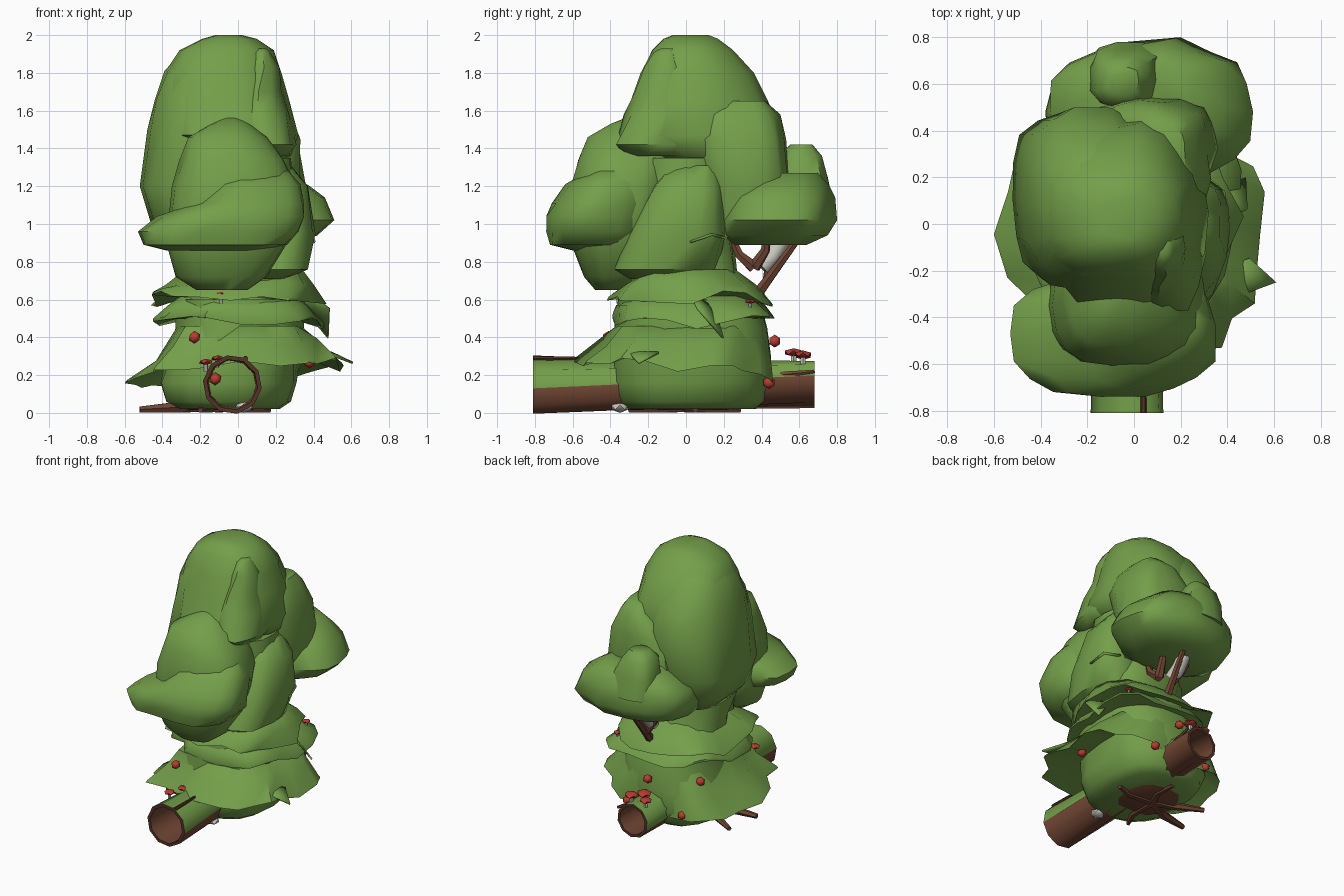
import bpy, bmesh, math, random
from mathutils import Vector, noise

if "Cube" in bpy.data.objects:
    bpy.data.objects.remove(bpy.data.objects["Cube"])
random.seed(4)


def colour(name, r, g, b):
    m = bpy.data.materials.new(name)
    m.use_nodes = True
    m.diffuse_color = (r, g, b, 1)
    shader = m.node_tree.nodes["Principled BSDF"]
    shader.inputs["Base Color"].default_value = (r, g, b, 1)
    shader.inputs["Roughness"].default_value = 0.9
    return m


LEAF = colour("leaf green", .174, .345, .068)
BARK = colour("bark brown", .165, .062, .034)
DARK = colour("dark bark", .085, .032, .019)
RED = colour("berry red", .5, .045, .03)
PALE = colour("pale grey", .58, .57, .52)


def finish(name, bm, *mats, angle=50):
    bmesh.ops.recalc_face_normals(bm, faces=bm.faces)
    mesh = bpy.data.meshes.new(name)
    bm.to_mesh(mesh)
    bm.free()
    obj = bpy.data.objects.new(name, mesh)
    bpy.context.collection.objects.link(obj)
    for m in mats:
        mesh.materials.append(m)
    bpy.ops.object.select_all(action="DESELECT")
    obj.select_set(True)
    bpy.context.view_layer.objects.active = obj
    bpy.ops.object.shade_smooth_by_angle(angle=math.radians(angle))
    return obj


def bridge(bm, rings):
    """Join rings of vertices into a closed skin."""
    for lo, hi in zip(rings, rings[1:]):
        for i in range(len(lo)):
            j = (i + 1) % len(lo)
            bm.faces.new((lo[i], lo[j], hi[j], hi[i]))
    bm.faces.new(rings[0])
    bm.faces.new(rings[-1])


def fit(values, low, high):
    a, b = min(values), max(values)
    return [low + (v - a) / (b - a) * (high - low) for v in values]


def loft(name, rows, mat=LEAF, sides=18, lump=.14, jag=0, droop=0, tilt=(0, 0), square=.8):
    """Stack of lumpy rounded boxes; each row is height, x range, y range."""
    bm = bmesh.new()
    rings = []
    shift = Vector((random.random() * 9, random.random() * 9, 0))
    ragged = [random.uniform(-jag, jag) for _ in range(sides)]
    for z, x0, x1, y0, y1 in rows:
        edge = x1 - x0 > .85
        xs, ys = [], []
        for i in range(sides):
            a = math.tau * i / sides
            c, s = math.cos(a), math.sin(a)
            q = Vector((c * 1.7, s * 1.7, z * 3)) + shift
            k = 1 + lump * (noise.noise(q) + .5 * noise.noise(q * 2.5)) + edge * ragged[i]
            xs.append(k * math.copysign(abs(c) ** square, c))
            ys.append(k * math.copysign(abs(s) ** square, s))
        ring = []
        for x, y in zip(fit(xs, x0, x1), fit(ys, y0, y1)):
            sag = tilt[0] * x + tilt[1] * y + droop * noise.noise(Vector((x * 3, y * 3, 0)) + shift)
            ring.append(bm.verts.new((x, y, z + edge * sag)))
        rings.append(ring)
    bridge(bm, rings)
    return finish(name, bm, mat)


def ball(name, at, size, mat):
    bm = bmesh.new()
    bmesh.ops.create_icosphere(bm, subdivisions=1, radius=1)
    bmesh.ops.scale(bm, vec=size, verts=bm.verts)
    bmesh.ops.translate(bm, vec=at, verts=bm.verts)
    return finish(name, bm, mat)


def tube(name, points, thick, mat=BARK, taper=.5, sides=6):
    bm = bmesh.new()
    rings = []
    pts = [Vector(p) for p in points]
    for n, p in enumerate(pts):
        way = pts[min(n + 1, len(pts) - 1)] - pts[max(n - 1, 0)]
        turn = way.to_track_quat("Z", "Y")
        r = thick * (1 - (1 - taper) * n / (len(pts) - 1))
        rings.append([bm.verts.new(p + turn @ Vector((r * math.cos(math.tau * i / sides),
                      r * math.sin(math.tau * i / sides), 0))) for i in range(sides)])
    bridge(bm, rings)
    return finish(name, bm, mat)


def leaf(base, tip, width):
    """Folded pointed blade with a thin body."""
    a, b = Vector(base), Vector(tip)
    side = (b - a).cross(Vector((0, 0, 1))).normalized() * width
    mid = a.lerp(b, .5) + Vector((0, 0, .03))
    bm = bmesh.new()
    v = [bm.verts.new(p) for p in (a, mid - side, b, mid + side, mid)]
    for i in range(4):
        bm.faces.new((v[i], v[(i + 1) % 4], v[4]))
    obj = finish("loose_leaf", bm, LEAF)
    obj.modifiers.new("body", "SOLIDIFY").thickness = .012


def mushroom(x, y, z, r):
    tube("mushroom_stem", [(x, y, z - .05), (x, y, z)], r * .3, PALE, 1)
    ball("mushroom_cap", (x, y, z), (r, r, r * .4), RED)


# upper foliage masses
loft("crown", [(1.32, -.15, .2, 0, .3), (1.36, -.3, .28, -.18, .4),
               (1.47, -.4, .32, -.36, .46), (1.66, -.4, .27, -.29, .43),
               (1.8, -.39, .23, -.24, .36), (1.92, -.31, .19, -.18, .25),
               (1.98, -.19, .1, -.12, .17), (2, -.12, .02, -.07, .12)], lump=.1)
loft("crown_drape", [(.9, -.36, 0, -.15, .3), (1, -.46, .05, -.23, .4),
                     (1.2, -.52, .1, -.27, .48), (1.5, -.48, .12, -.28, .5),
                     (1.66, -.44, .14, -.26, .43), (1.81, -.39, .14, -.22, .34),
                     (1.93, -.28, .12, -.15, .2)], lump=.08, square=.75)
loft("crown_ridge", [(1.36, .02, .26, -.32, .1), (1.42, -.02, .31, -.37, .15),
                     (1.58, -.05, .27, -.33, .1), (1.7, -.02, .23, -.27, .05),
                     (1.83, .05, .22, -.22, 0), (1.91, .08, .17, -.17, -.03),
                     (1.93, .1, .15, -.13, -.06)], sides=12, lump=.2)
loft("back_mass", [(.93, -.2, .28, .1, .5), (1.2, -.25, .36, .08, .55),
                   (1.45, -.15, .33, .05, .53), (1.58, -.02, .28, .05, .5),
                   (1.65, .06, .22, .15, .42)])
loft("back_shelf", [(.89, -.24, .3, .26, .64), (.94, -.34, .42, .18, .75),
                    (1.02, -.38, .51, .18, .8), (1.14, -.36, .46, .21, .79),
                    (1.2, -.28, .38, .27, .76), (1.27, -.18, .27, .38, .7)])
loft("back_shelf_knob", [(1.1, -.2, .12, .48, .78), (1.25, -.19, .1, .48, .75),
                         (1.36, -.17, .07, .5, .72), (1.42, -.11, .02, .55, .67)],
     sides=11, lump=.2)
loft("front_mass", [(.65, -.22, .05, -.48, -.3), (.72, -.33, .15, -.54, -.2),
                    (.9, -.38, .26, -.61, -.1), (1.2, -.35, .31, -.61, -.08),
                    (1.34, -.31, .24, -.57, -.08), (1.46, -.27, .16, -.52, -.08),
                    (1.53, -.14, .07, -.4, -.12), (1.57, -.06, 0, -.3, -.18)], lump=.1)
loft("front_shelf", [(.86, -.38, .12, -.6, -.25), (.89, -.5, .26, -.72, -.22),
                     (.96, -.53, .32, -.74, -.2), (1.04, -.43, .35, -.74, -.19),
                     (1.11, -.24, .35, -.71, -.18), (1.21, -.16, .33, -.64, -.2),
                     (1.28, -.1, .27, -.52, -.28)])
loft("side_mass", [(.71, .02, .26, -.3, .05), (.76, -.05, .37, -.38, .17),
                   (.95, -.05, .41, -.3, .21), (1.2, -.05, .37, -.17, .21),
                   (1.31, .03, .28, -.08, .18)])
loft("core", [(.55, -.33, .33, -.35, .38), (.75, -.33, .33, -.3, .27),
              (.95, -.37, .32, -.3, .25), (1.35, -.35, .28, -.25, .3)])

# mound and ragged leaf skirts
loft("mound", [(.02, -.3, .22, -.3, .36), (.06, -.38, .28, -.37, .42),
               (.16, -.41, .31, -.39, .45), (.3, -.38, .33, -.39, .45),
               (.45, -.33, .35, -.38, .43), (.6, -.33, .34, -.36, .39)], lump=.06)
loft("lower_skirt", [(.31, -.34, .32, -.34, .38), (.21, -.6, .56, -.6, .46),
                     (.225, -.59, .55, -.59, .46), (.33, -.44, .44, -.45, .45),
                     (.46, -.32, .34, -.37, .42)],
     sides=24, jag=.08, droop=.08, tilt=(.08, -.09), square=.75)
loft("middle_skirt", [(.5, -.3, .3, -.3, .36), (.49, -.45, .46, -.39, .47),
                      (.505, -.45, .46, -.39, .46), (.57, -.37, .38, -.37, .42),
                      (.62, -.3, .3, -.3, .35)], sides=20, jag=.07, droop=.07)
loft("upper_skirt", [(.61, -.3, .3, -.3, .34), (.6, -.46, .47, -.42, .46),
                     (.615, -.45, .46, -.41, .45), (.68, -.38, .4, -.33, .37),
                     (.76, -.28, .34, -.2, .26)], sides=20, jag=.08, droop=.1)
for base, tip, width in [((.35, -.2, .32), (.61, -.25, .27), .08),
                         ((.36, .02, .65), (.48, .2, .4), .08),
                         ((.3, .22, .93), (.41, .02, .91), .04)]:
    leaf(base, tip, width)

# hollow log with moss on its upper half, slightly twisted along its length
bm = bmesh.new()
rims = []
for y, r, z, twist in [(-.81, .157, .15, -.13), (.68, .125, .15, .4),
                       (.68, .105, .15, .4), (-.81, .134, .15, -.13)]:
    angles = [math.tau * i / 10 + twist for i in range(10)]
    rims.append([bm.verts.new((-.03 + r * math.cos(a), y, z + r * math.sin(a)))
                 for a in angles])
for n in range(4):
    for i in range(10):
        j = (i + 1) % 10
        f = bm.faces.new((rims[n][i], rims[n][j], rims[(n + 1) % 4][j], rims[(n + 1) % 4][i]))
        f.material_index = 2 if n == 3 else int(n == 0 and i < 5)
for f in bm.faces:
    if abs(f.normal.y) > .9 or len({round(v.co.y, 2) for v in f.verts}) == 1:
        f.material_index = 2
    elif f.material_index == 2:
        f.material_index = 0
finish("hollow_log", bm, BARK, LEAF, DARK, angle=40)
tube("log_top_twig", [(.04, -.81, .288), (.04, -.5, .29)], .014, DARK)
tube("log_end_splinter", [(.06, .5, .2), (.09, .68, .22)], .02)

# branches and pale stem under the back shelf
tube("fork_left", [(.08, .36, .77), (.09, .28, .84), (.08, .23, .96)], .034)
tube("fork_right", [(.08, .36, .77), (.1, .42, .86), (.1, .43, .96)], .034)
tube("long_branch", [(.02, .34, .58), (.03, .43, .7), (.05, .6, .93)], .036)
tube("side_twig", [(.03, .43, .7), (-.06, .44, .82), (-.12, .46, .95)], .024)
tube("pale_stem", [(0, .4, .77), (-.01, .46, .83), (-.02, .52, .93)], .05, PALE, .9, 8)

# roots and soil below the mound
loft("soil", [(.014, -.3, .08, -.14, .22), (.04, -.34, .12, -.2, .28)], BARK, 12)
for x, y, thick in [(-.52, -.1, .045), (-.48, .17, .04), (.17, .05, .04),
                    (-.2, -.3, .035), (-.1, .29, .04)]:
    hub = Vector((-.15, .02, thick))
    tip = Vector((x, y, thick * .4))
    bend = hub.lerp(tip, .55) + Vector((.03, -.03, 0))
    tube("root", [hub, bend, tip], thick, taper=.4)
ball("stone", (.03, -.35, .03), (.055, .05, .03), PALE)

# berries and mushrooms
for at in [(-.23, -.41, .4), (-.12, -.39, .18), (-.01, .47, .38), (-.27, .43, .16),
           (.18, .44, .16), (-.33, .3, .38), (.38, -.1, .27)]:
    ball("berry", at, (.034, .034, .034), RED)
for spot in [(-.05, .57, .32, .055), (.02, .62, .31, .05), (-.1, .62, .3, .045),
             (-.17, -.57, .27, .04), (-.11, -.5, .29, .035),
             (-.09, -.36, .63, .03), (.33, .34, .59, .03)]:
    mushroom(*spot)
